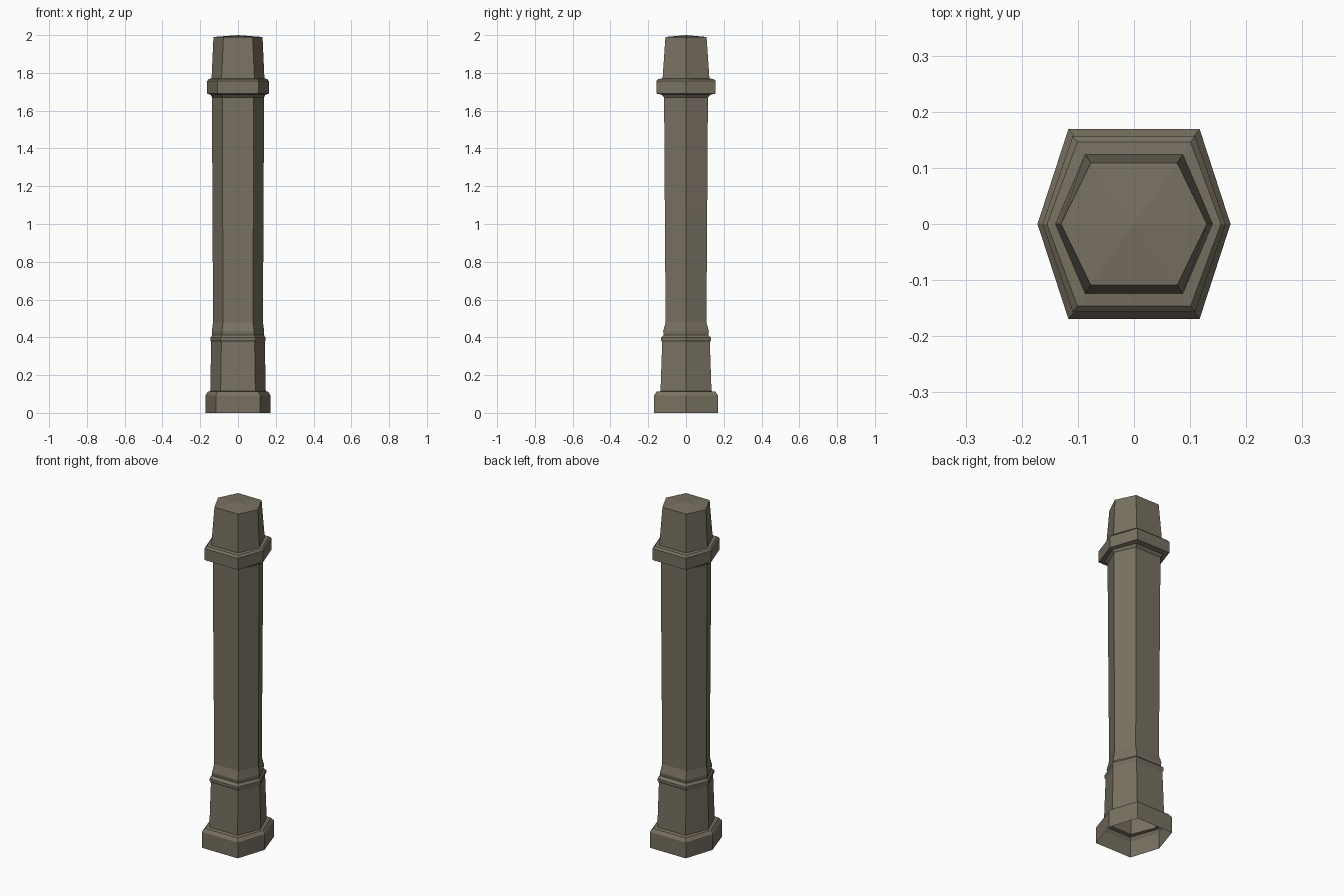
import bpy, bmesh

if "Cube" in bpy.data.objects:
    bpy.data.objects.remove(bpy.data.objects["Cube"])

stone = bpy.data.materials.new("weathered stone")
stone.diffuse_color = (0.19, 0.166, 0.122, 1)
stone.use_nodes = True
stone.node_tree.nodes["Principled BSDF"].inputs["Base Color"].default_value = stone.diffuse_color


def hex_part(name, rings, apex=None):
    """Stack of six-sided rings: (z, side corner x, front corner x, front y)."""
    bm = bmesh.new()
    loops = []
    for z, rx, fx, ry in rings:
        pts = [(rx, 0), (fx, ry), (-fx, ry), (-rx, 0), (-fx, -ry), (fx, -ry)]
        loops.append([bm.verts.new((x, y, z)) for x, y in pts])
    for a, b in zip(loops, loops[1:]):
        for i in range(6):
            j = (i + 1) % 6
            bm.faces.new((a[i], a[j], b[j], b[i]))
    if apex is not None:
        tip = bm.verts.new((0, 0, apex))
        top = loops[-1]
        for i in range(6):
            bm.faces.new((top[i], top[(i + 1) % 6], tip))
    mesh = bpy.data.meshes.new(name)
    bm.to_mesh(mesh)
    bm.free()
    mesh.materials.append(stone)
    obj = bpy.data.objects.new(name, mesh)
    bpy.context.collection.objects.link(obj)
    return obj


# Foot block, open underneath, with a sloped top edge
foot_top = (0.115, 0.147, 0.092, 0.135)
hex_part("foot", [(0, 0.172, 0.117, 0.169), (0.093, 0.172, 0.117, 0.169),
                  (0.112, 0.160, 0.106, 0.156), foot_top])

# Tapered pedestal with a moulding
shaft_foot = (0.48, 0.132, 0.079, 0.108)
hex_part("pedestal", [foot_top, (0.375, 0.142, 0.088, 0.126),
                      (0.385, 0.146, 0.092, 0.132), (0.398, 0.146, 0.092, 0.132),
                      (0.412, 0.138, 0.084, 0.118), (0.432, 0.139, 0.085, 0.121),
                      shaft_foot])

# Long shaft, slightly wider toward the top
shaft_top = (1.67, 0.138, 0.083, 0.116)
hex_part("shaft", [shaft_foot, (1.05, 0.135, 0.081, 0.112), shaft_top])

# Collar
cap_foot = (1.77, 0.140, 0.087, 0.124)
hex_part("collar", [shaft_top, (1.685, 0.146, 0.092, 0.130), (1.69, 0.163, 0.109, 0.157),
                    (1.757, 0.163, 0.109, 0.157), (1.768, 0.155, 0.101, 0.146), cap_foot])

# Tapered cap with a very shallow point
hex_part("cap", [cap_foot, (1.99, 0.130, 0.077, 0.109)], apex=2.0)
